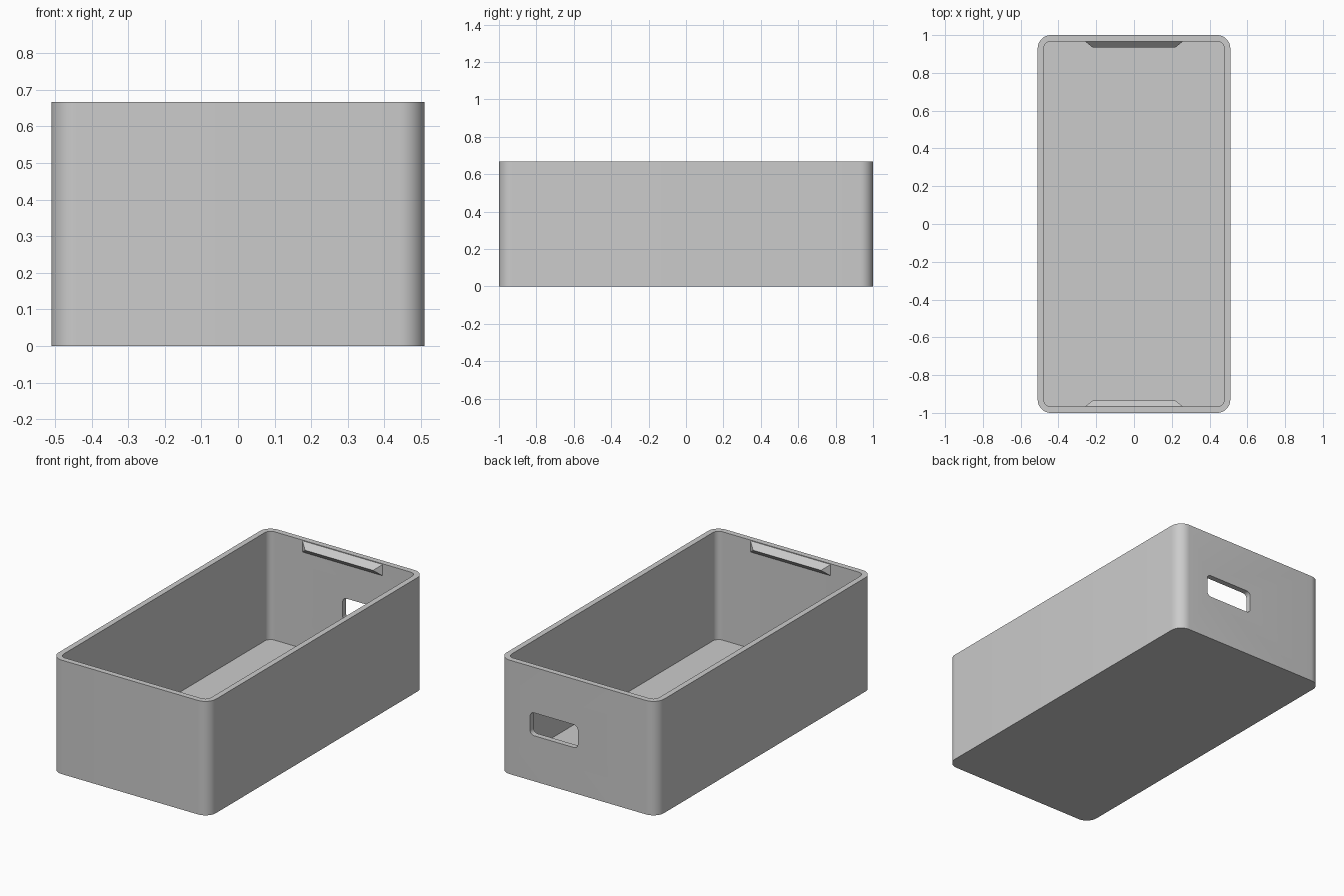
import bpy, bmesh, math
from mathutils import Matrix, Vector

if "Cube" in bpy.data.objects:
    bpy.data.objects.remove(bpy.data.objects["Cube"], do_unlink=True)

HALF_X, HALF_Y, HEIGHT, WALL = 0.51, 1.0, 0.667, 0.033

grey = bpy.data.materials.new("plain_grey")
grey.use_nodes = True
grey.diffuse_color = (0.6, 0.6, 0.6, 1)
grey.node_tree.nodes["Principled BSDF"].inputs["Base Color"].default_value = (0.6, 0.6, 0.6, 1)


def add_object(name, bm):
    bmesh.ops.recalc_face_normals(bm, faces=bm.faces)
    mesh = bpy.data.meshes.new(name)
    bm.to_mesh(mesh)
    bm.free()
    mesh.materials.append(grey)
    ob = bpy.data.objects.new(name, mesh)
    bpy.context.collection.objects.link(ob)
    return ob


def rounded_prism(name, hx, hy, radius, z0, z1, matrix=Matrix(), steps=10):
    """Rounded rectangle in XY, extruded from z0 to z1, then transformed."""
    bm = bmesh.new()
    verts = []
    for corner, (sx, sy) in enumerate([(1, 1), (-1, 1), (-1, -1), (1, -1)]):
        for i in range(steps + 1):
            a = math.pi / 2 * (corner + i / steps)
            verts.append(bm.verts.new((sx * (hx - radius) + radius * math.cos(a),
                                       sy * (hy - radius) + radius * math.sin(a), z0)))
    face = bm.faces.new(verts)
    top = bmesh.ops.extrude_face_region(bm, geom=[face])["geom"]
    bmesh.ops.translate(bm, vec=(0, 0, z1 - z0),
                        verts=[v for v in top if isinstance(v, bmesh.types.BMVert)])
    bm.transform(matrix)
    return add_object(name, bm)


def activate(ob):
    bpy.ops.object.select_all(action='DESELECT')
    ob.select_set(True)
    bpy.context.view_layer.objects.active = ob


# Open box with rounded upright corners
box = rounded_prism("box_shell", HALF_X, HALF_Y, 0.07, 0, HEIGHT)
cavity = rounded_prism("cavity_cutter", HALF_X - WALL, HALF_Y - WALL, 0.037, WALL, HEIGHT + 0.1)

# Grip slot through the back wall, set to one side
to_back = Matrix.Translation((0.155, HALF_Y, HEIGHT / 2)) @ Matrix.Rotation(math.pi / 2, 4, 'X')
slot = rounded_prism("grip_slot_cutter", 0.155, 0.067, 0.027, -0.1, 0.1, to_back)

activate(box)
for cutter in (cavity, slot):
    cutter.hide_render = True
    mod = box.modifiers.new(cutter.name, 'BOOLEAN')
    mod.operation, mod.solver, mod.object = 'DIFFERENCE', 'EXACT', cutter
    bpy.ops.object.modifier_apply(modifier=mod.name)
for cutter in (cavity, slot):
    bpy.data.objects.remove(cutter, do_unlink=True)
activate(box)
bpy.ops.object.shade_smooth_by_angle(angle=math.radians(30))

# Wedge-shaped catch high on the inside of each end wall
for name, side in (("front_catch", -1), ("back_catch", 1)):
    bm = bmesh.new()
    y_wall, y_ridge, z_mid = side * (HALF_Y - WALL), side * 0.935, 0.63
    points = [Vector((x, y_wall, z_mid + dz)) for x in (-0.26, 0.26) for dz in (-0.033, 0.033)]
    points += [Vector((x, y_ridge, z_mid)) for x in (-0.22, 0.22)]
    bmesh.ops.convex_hull(bm, input=[bm.verts.new(p) for p in points])
    bmesh.ops.dissolve_limit(bm, angle_limit=0.01, verts=bm.verts, edges=bm.edges)
    add_object(name, bm)
